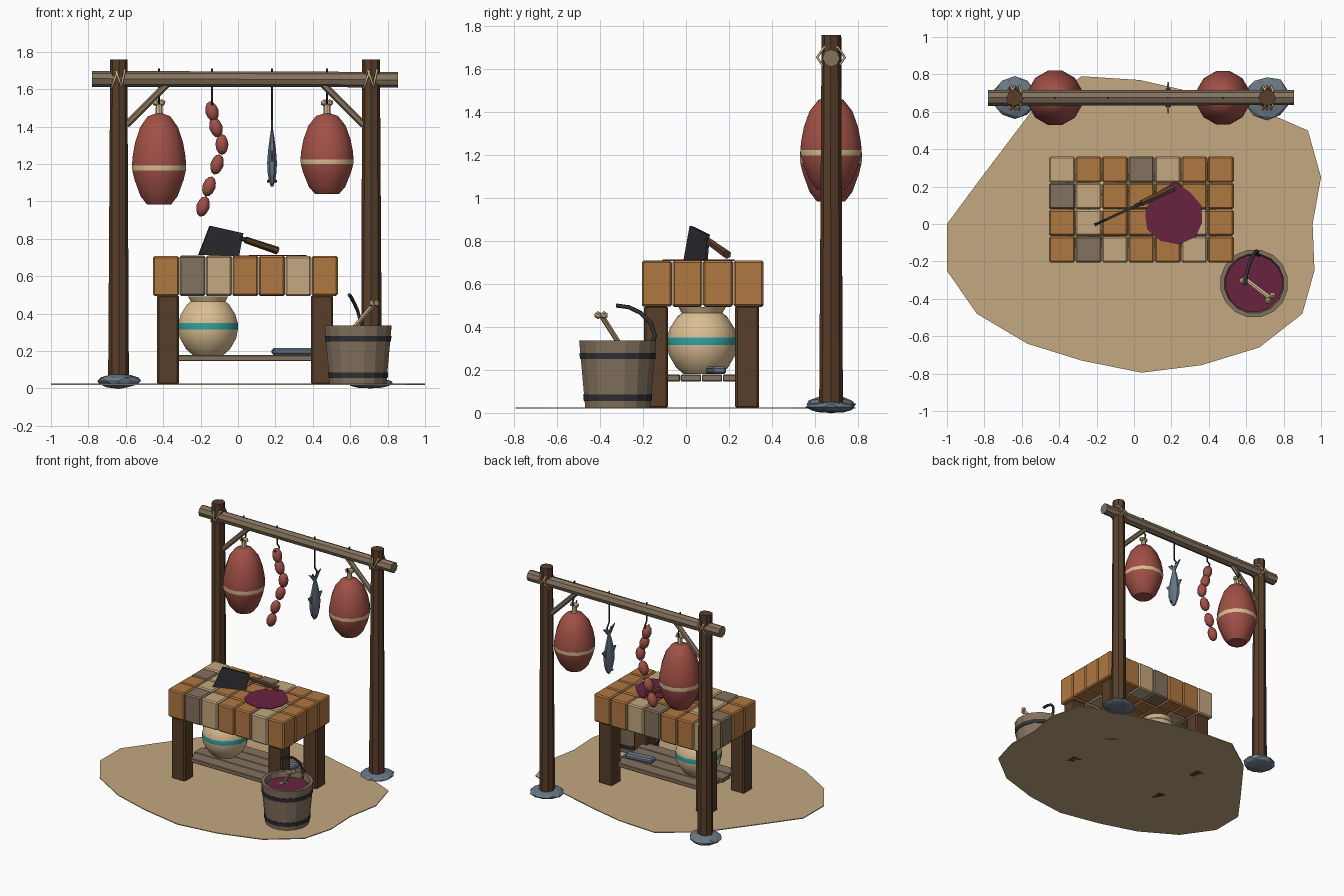
import bpy, bmesh, math, random
from mathutils import Vector, Matrix

random.seed(4)
cube = bpy.data.objects.get("Cube")
if cube:
    bpy.data.objects.remove(cube)


def material(name, *rgb):
    m = bpy.data.materials.new(name)
    m.use_nodes = True
    col = [((c / 255 + 0.055) / 1.055) ** 2.4 for c in rgb] + [1]
    m.diffuse_color = col
    m.node_tree.nodes["Principled BSDF"].inputs["Base Color"].default_value = col
    return m


ORANGE = material("orange wood", 176, 120, 66)
SAND = material("pale sand", 196, 168, 128)
GREY = material("weathered wood", 132, 114, 94)
DARK = material("dark wood", 88, 62, 42)
MEAT = material("cured meat", 160, 80, 70)
STONE = material("blue grey", 106, 120, 134)
IRON = material("dark iron", 48, 48, 54)
BLOOD = material("blood", 104, 36, 64)
CREAM = material("cream", 218, 190, 146)
TEAL = material("teal glaze", 48, 160, 160)


def finish(name, bm, *mats, smooth=None):
    bmesh.ops.recalc_face_normals(bm, faces=bm.faces)
    me = bpy.data.meshes.new(name)
    bm.to_mesh(me)
    bm.free()
    ob = bpy.data.objects.new(name, me)
    bpy.context.collection.objects.link(ob)
    for m in mats:
        me.materials.append(m)
    if smooth:
        bpy.ops.object.select_all(action="DESELECT")
        ob.select_set(True)
        bpy.context.view_layer.objects.active = ob
        bpy.ops.object.shade_smooth_by_angle(angle=math.radians(smooth))
    return ob


def box(name, centre, size, mat, bevel=0.008, turn=0):
    bm = bmesh.new()
    bmesh.ops.create_cube(bm, size=1)
    bmesh.ops.scale(bm, vec=size, verts=bm.verts)
    bmesh.ops.bevel(bm, geom=bm.edges[:], offset=bevel, segments=1, affect="EDGES")
    bmesh.ops.transform(bm, matrix=Matrix.Translation(centre) @ Matrix.Rotation(turn, 4, "Z"), verts=bm.verts)
    return finish(name, bm, mat)


def rod(name, a, b, r1, r2, mat, sides=8, jitter=0.0):
    a, b = Vector(a), Vector(b)
    bm = bmesh.new()
    bmesh.ops.create_cone(bm, cap_ends=True, segments=sides, radius1=r1, radius2=r2, depth=(b - a).length)
    for v in bm.verts:
        v.co.x += random.uniform(-jitter, jitter)
        v.co.y += random.uniform(-jitter, jitter)
    q = (b - a).to_track_quat("Z", "Y").to_matrix().to_4x4()
    bmesh.ops.transform(bm, matrix=Matrix.Translation((a + b) / 2) @ q, verts=bm.verts)
    return finish(name, bm, mat)


def ball(name, centre, scale, mat, rot=None, jitter=0.0, smooth=None, level=2):
    bm = bmesh.new()
    bmesh.ops.create_icosphere(bm, subdivisions=level, radius=1)
    for v in bm.verts:
        v.co *= 1 + random.uniform(-jitter, jitter)
    m = Matrix.Translation(centre) @ (rot or Matrix()) @ Matrix.Diagonal((*scale, 1))
    bmesh.ops.transform(bm, matrix=m, verts=bm.verts)
    return finish(name, bm, mat, smooth=smooth)


def lathe(name, profile, sides, centre, mats, bands=(), squash=(1, 1), smooth=None):
    """Spin (radius, height) pairs; segments listed in bands take the second material."""
    bm = bmesh.new()
    rings = []
    for r, z in profile:
        rings.append([bm.verts.new((centre[0] + r * squash[0] * math.cos(t), centre[1] + r * squash[1] * math.sin(t), z))
                      for t in (math.tau * (i + 0.5) / sides for i in range(sides))])
    for k, (lo, hi) in enumerate(zip(rings, rings[1:])):
        for i in range(sides):
            j = (i + 1) % sides
            bm.faces.new((lo[i], lo[j], hi[j], hi[i])).material_index = int(k in bands)
    bm.faces.new(rings[0])
    bm.faces.new(rings[-1])
    return finish(name, bm, *mats, smooth=smooth)


def plate(name, pts, mat, thick, matrix=None):
    """Extrude a flat outline along its own z axis."""
    bm = bmesh.new()
    f = bm.faces.new([bm.verts.new((x, y, -thick / 2)) for x, y in pts])
    ext = bmesh.ops.extrude_face_region(bm, geom=[f])["geom"]
    bmesh.ops.translate(bm, vec=(0, 0, thick), verts=[e for e in ext if isinstance(e, bmesh.types.BMVert)])
    bmesh.ops.transform(bm, matrix=matrix or Matrix(), verts=bm.verts)
    return finish(name, bm, mat)


def wire(name, pts, r, mat, closed=False):
    cu = bpy.data.curves.new(name, "CURVE")
    cu.dimensions = "3D"
    cu.bevel_depth, cu.bevel_resolution, cu.use_fill_caps = r, 1, True
    sp = cu.splines.new("POLY")
    sp.points.add(len(pts) - 1)
    for p, co in zip(sp.points, pts):
        p.co = (*co, 1)
    sp.use_cyclic_u = closed
    cu.materials.append(mat)
    ob = bpy.data.objects.new(name, cu)
    bpy.context.collection.objects.link(ob)
    return ob


# Sandy ground patch
outline = [(-1, 0), (-.83, .23), (-.55, .6), (-.28, .79), (.03, .77), (.25, .72), (.7, .6), (.93, .5), (1, .25), (.955, 0),
           (.965, -.25), (.9, -.48), (.67, -.66), (.36, -.755), (.04, -.795), (-.28, -.73), (-.57, -.64), (-.84, -.48), (-1, -.25)]
plate("ground", outline, SAND, 0.006, Matrix.Translation((0, 0, 0.023)))

# Hanging frame: posts on stones, beam, braces and rope lashings
Y, BEAM = 0.675, 1.655
for side, x, inward, h in (("right", -.637, 1, .04), ("left", .711, -1, .027)):
    rod(side + "_post", (x, Y, .02), (x, Y, 1.76), .056, .046, DARK, 8, .003)
    ball(side + "_post_stone", (x, Y, h), (.118, .115, h), STONE, jitter=.06)
    rod(side + "_brace", (x + inward * .04, Y, 1.41), (x + inward * .26, Y, 1.63), .019, .019, GREY, 6)
    for k, (dx, tilt) in enumerate(((-.022, .02), (0, -.02), (.022, .012))):
        ring = [(x + dx + tilt * math.sin(t), Y + .064 * math.cos(t), BEAM + .056 * math.sin(t))
                for t in (math.tau * i / 6 for i in range(6))]
        wire(f"{side}_lashing_{k}", ring, .006, CREAM, True)
rod("beam", (-.78, Y, BEAM), (.855, Y, BEAM - .003), .043, .04, GREY, 8, .002)

# Iron hooks
for k, (x, low) in enumerate(((-.422, 1.52), (-.139, 1.5), (.182, 1.4), (.476, 1.52))):
    wire(f"hook_{k}", [(x, Y, 1.71), (x, Y, low + .07), (x, Y + .025, low + .035), (x, Y + .012, low + .005),
                       (x, Y - .012, low), (x, Y - .028, low + .03)], .006, IRON)

# Hams with a cloth band and a bone end
HAM = [(.068, 0), (.103, .09), (.136, .27), (.148, .37), (.15, .43), (.146, .53), (.133, .68), (.105, .85), (.062, .97), (.02, 1)]
for name, x, bottom, top in (("right", -.422, .985, 1.47), ("left", .476, 1.04, 1.47)):
    lathe(name + "_ham", [(r * (1 if x < 0 else .98), bottom + t * (top - bottom)) for r, t in HAM],
          12, (x, Y), (MEAT, CREAM), (3,), smooth=40)
    rod(name + "_ham_bone", (x, Y, 1.44), (x, Y, 1.53), .022, .016, CREAM)
    for s in (-1, 1):
        ball(f"{name}_ham_knuckle_{s}", (x + s * .014, Y, 1.527), (.022, .022, .02), CREAM, smooth=40, level=1)

# Sausage string
LINKS = [(-.139, 1.481), (-.118, 1.396), (-.086, 1.305), (-.112, 1.198), (-.155, 1.08), (-.187, .973)]
for k, (x, z) in enumerate(LINKS):
    a, b = LINKS[max(k - 1, 0)], LINKS[min(k + 1, 5)]
    rot = Vector((b[0] - a[0], 0, b[1] - a[1])).to_track_quat("Z", "Y").to_matrix().to_4x4()
    ball(f"sausage_{k}", (x, Y, z), (.035, .035, .056), MEAT, rot, smooth=40)

# Fish hanging by the tail
lathe("fish_body", [(.25, 1.08), (.65, 1.11), (.95, 1.16), (1, 1.21), (.8, 1.28), (.45, 1.345), (.22, 1.385)],
      8, (.182, Y), (STONE,), squash=(.028, .055), smooth=50)
upright = Matrix.Translation((.182, Y, 0)) @ Matrix(((0, 0, 1, 0), (1, 0, 0, 0), (0, 1, 0, 0), (0, 0, 0, 1)))
plate("fish_tail", [(-.01, 1.37), (.01, 1.37), (.07, 1.44), (.02, 1.42), (0, 1.405), (-.02, 1.42), (-.07, 1.44)], STONE, .009, upright)
for s in (-1, 1):
    plate(f"fish_fin_{s}", [(s * .04, 1.2), (s * .085, 1.265), (s * .035, 1.27)], STONE, .008, upright)
    ball(f"fish_eye_{s}", (.182 + s * .02, Y - .01, 1.108), (.009, .009, .009), IRON, level=1)

# Chopping table: block top, legs and slatted shelf
WOODS = {"o": ORANGE, "s": SAND, "g": GREY}
ROWS = ("ogsooso", "osoooso", "gsooooo", "soogsoo")
for r, row in enumerate(ROWS):
    for c, key in enumerate(row):
        box(f"top_block_{r}_{c}", (-.385 + c * .1415, -.136 + r * .1425, .602 + random.uniform(-.002, .002)),
            (.139, .14, .213), WOODS[key], .009)
for x in (-.374, .45):
    for y in (-.14, .285):
        box(f"table_leg_{x}_{y}", (x, y, .26), (.118, .112, .48), DARK, .01)
for k in range(4):
    box(f"shelf_plank_{k}", (.038 + .008 * (-1) ** k, -.075 + k * .098, .163), (.78, .095, .032), GREY, .004)

# Glazed pot and whetstone on the shelf
lathe("pot", [(.085, .18), (.12, .21), (.155, .27), (.163, .315), (.163, .35), (.15, .395), (.115, .45), (.095, .465),
              (.11, .492), (.09, .492), (.08, .46)], 14, (-.16, .075), (CREAM, TEAL), (3,), smooth=30)
box("whetstone", (.29, .14, .198), (.215, .065, .036), STONE, .01, .15)

# Blood pool on the table
plate("blood_pool", [(.06, .05), (.08, .13), (.14, .18), (.22, .225), (.3, .17), (.36, .1), (.365, .01),
                     (.33, -.07), (.24, -.11), (.14, -.09), (.07, -.03)], BLOOD, .006, Matrix.Translation((0, 0, .711)))

# Cleaver standing on its edge
angle = math.radians(25)
cleaver = Matrix.Translation((-.21, -.005, 0)) @ Matrix.Rotation(angle, 4, "Z") @ Matrix.Rotation(math.pi / 2, 4, "X")
plate("cleaver_blade", [(0, .715), (.066, .87), (.26, .83), (.235, .706)], IRON, .014, cleaver)
rod("cleaver_tang", cleaver @ Vector((.24, .805, 0)), cleaver @ Vector((.3, .787, 0)), .012, .012, IRON, 6)
rod("cleaver_handle", cleaver @ Vector((.275, .795, 0)), cleaver @ Vector((.465, .737, 0)), .018, .021, DARK, 6)

# Bucket with hoops, blood, bone and handle
bx, by = .642, -.318
lathe("bucket", [(.154, .022), (.183, .337), (.16, .337), (.15, .27)], 16, (bx, by), (GREY,))
for k, z in enumerate((.055, .25)):
    r = .154 + .029 * (z - .022) / .315 + .004
    lathe(f"bucket_hoop_{k}", [(r - .012, z), (r, z), (r + .003, z + .03), (r - .009, z + .03)], 16, (bx, by), (IRON,))
lathe("bucket_blood", [(.152, .275), (.156, .295)], 16, (bx, by), (BLOOD,))
foot, tip = Vector((.59, -.29, .29)), Vector((.728, -.395, .455))
rod("bucket_bone", foot, tip, .012, .013, CREAM, 6)
for end in (foot, tip):
    for s in (-1, 1):
        ball(f"bone_knob_{end.z:.1f}_{s}", end + Vector((s * .012, s * .014, 0)), (.019, .019, .019), CREAM, level=1, smooth=40)
wire("bucket_handle", [(.665, -.165, .3), (.655, -.145, .36), (.638, -.165, .42), (.617, -.21, .465), (.602, -.265, .492),
                       (.595, -.325, .5)], .01, IRON)
